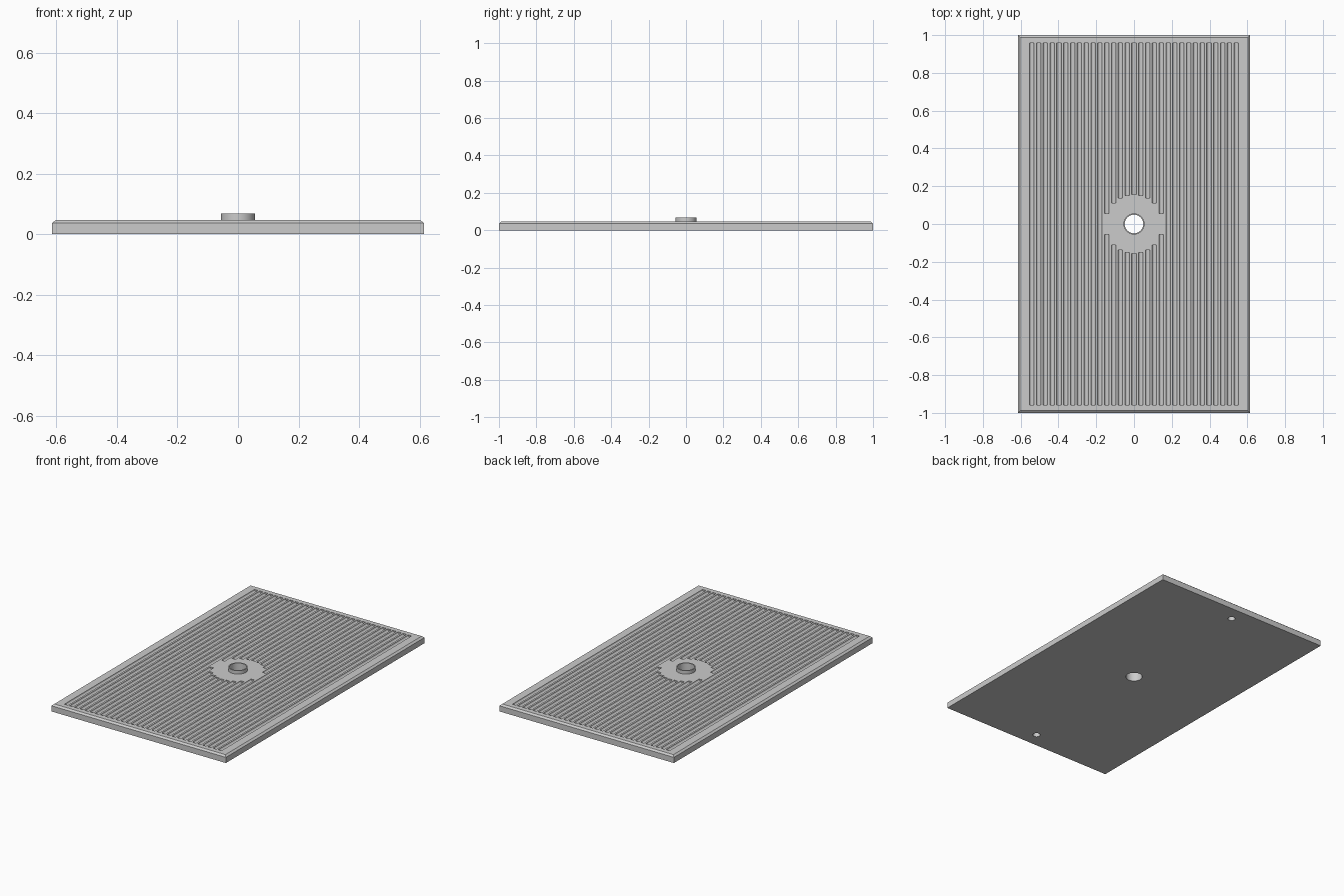
import bpy, bmesh
from math import sin, cos, pi, sqrt

if "Cube" in bpy.data.objects:
    bpy.data.objects.remove(bpy.data.objects["Cube"])

W, L, TOP = 0.615, 1.0, 0.046      # half width, half length, plate height
PITCH, GR = 0.0361, 0.012          # groove spacing and radius
HUB, BORE = 0.155, 0.049           # flat centre radius, through-hole radius


def make_object(name, bm):
    bmesh.ops.recalc_face_normals(bm, faces=bm.faces)
    me = bpy.data.meshes.new(name)
    bm.to_mesh(me)
    bm.free()
    ob = bpy.data.objects.new(name, me)
    bpy.context.collection.objects.link(ob)
    return ob


def loft(bm, rings, cap=True, closed=False):
    """Skin a list of equal-sized point rings."""
    vs = [[bm.verts.new(p) for p in r] for r in rings]
    n = len(vs[0])
    pairs = list(zip(vs, vs[1:])) + ([(vs[-1], vs[0])] if closed else [])
    for a, b in pairs:
        for i in range(n):
            j = (i + 1) % n
            bm.faces.new((a[i], a[j], b[j], b[i]))
    if cap:
        bm.faces.new(vs[0][::-1])
        bm.faces.new(vs[-1])


def circle(r, z, y=0, n=48):
    return [(r * cos(2 * pi * i / n), y + r * sin(2 * pi * i / n), z) for i in range(n)]


def rect(inset, z):
    w, l = W - inset, L - inset
    return [(-w, -l, z), (w, -l, z), (w, l, z), (-w, l, z)]


# plate with chamfered top edge
bm = bmesh.new()
loft(bm, [rect(0, 0), rect(0, 0.036), rect(0.012, TOP)])
plate = make_object("plate", bm)

# cutter: half-round grooves, interrupted around the flat centre
bm = bmesh.new()


def groove(x, y0, y1):
    prof = [(x + GR * cos(a), TOP + GR * sin(a))
            for a in (pi + pi * k / 8 for k in range(9))]
    prof += [(x + GR, TOP + 0.02), (x - GR, TOP + 0.02)]
    loft(bm, [[(px, y, pz) for px, pz in prof] for y in (y0, y1)])


for i in range(-15, 16):
    x = i * PITCH
    if abs(x) < HUB:
        gap = sqrt(HUB ** 2 - x ** 2)
        groove(x, -0.957, -gap)
        groove(x, gap, 0.957)
    else:
        groove(x, -0.957, 0.957)

# cutter: centre bore and two blind holes underneath
loft(bm, [circle(BORE, -0.05), circle(BORE, 0.1)])
for y in (-0.905, 0.905):
    loft(bm, [circle(0.022, -0.05, y, 32), circle(0.022, 0.025, y, 32)])
cutter = make_object("groove_and_hole_cutter", bm)

mod = plate.modifiers.new("cut", "BOOLEAN")
mod.operation = "DIFFERENCE"
mod.solver = "EXACT"
mod.object = cutter
bpy.context.view_layer.objects.active = plate
plate.select_set(True)
bpy.ops.object.modifier_apply(modifier="cut")
bpy.data.objects.remove(cutter, do_unlink=True)

# raised collar around the bore
bm = bmesh.new()
loft(bm, [circle(0.056, TOP), circle(0.056, 0.068), circle(BORE, 0.068), circle(BORE, TOP)],
     cap=False, closed=True)
collar = make_object("collar", bm)

for ob in (plate, collar):
    ob.select_set(True)
bpy.ops.object.shade_smooth_by_angle(angle=pi / 6)
